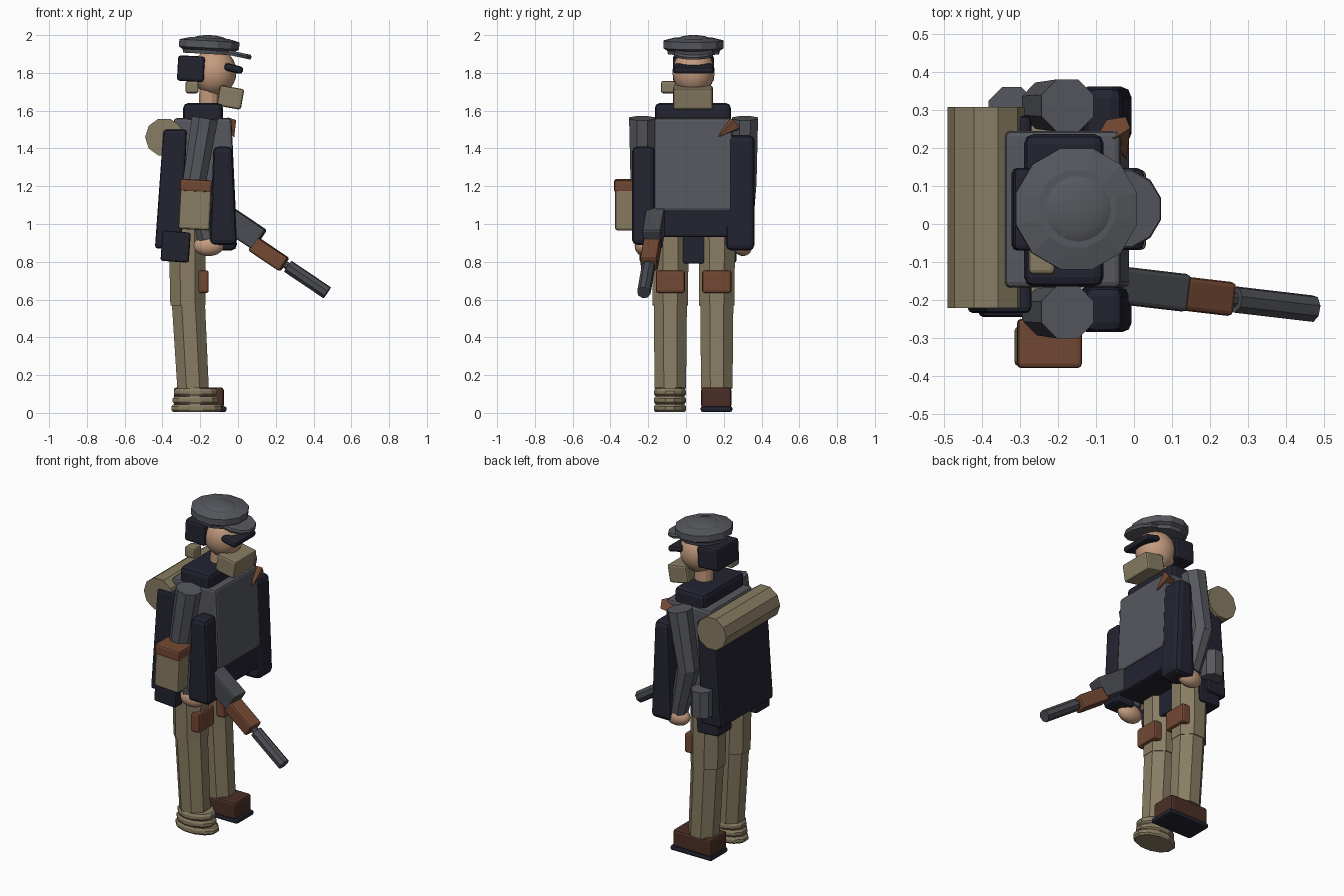
import bpy, bmesh, math
from mathutils import Vector, Matrix, Euler

if "Cube" in bpy.data.objects:
    bpy.data.objects.remove(bpy.data.objects["Cube"])

COLOURS = {
    "grey_cloth": (0.095, 0.098, 0.112),
    "navy_cloth": (0.016, 0.017, 0.03),
    "khaki": (0.25, 0.205, 0.125),
    "leather": (0.17, 0.065, 0.033),
    "skin": (0.55, 0.33, 0.21),
    "dark_leather": (0.07, 0.028, 0.019),
    "gun_metal": (0.07, 0.073, 0.085),
}
MATS = {}
for key, rgb in COLOURS.items():
    MATS[key] = bpy.data.materials.new(key)
    MATS[key].diffuse_color = (*rgb, 1)


def finish(name, bm, mat, bevel=0.0, smooth=False):
    bmesh.ops.recalc_face_normals(bm, faces=bm.faces)
    if bevel:
        bmesh.ops.bevel(bm, geom=bm.edges[:], offset=bevel, segments=2,
                        affect='EDGES', profile=0.5)
    for f in bm.faces:
        f.smooth = smooth
    me = bpy.data.meshes.new(name)
    bm.to_mesh(me)
    bm.free()
    me.materials.append(MATS[mat])
    ob = bpy.data.objects.new(name, me)
    bpy.context.collection.objects.link(ob)
    return ob


def box(name, mat, lo, hi, rot=(0, 0, 0), bevel=0.012):
    """Bevelled box from its low and high corners, turned about its centre (degrees)."""
    lo, hi = Vector(lo), Vector(hi)
    bm = bmesh.new()
    bmesh.ops.create_cube(bm, size=1)
    m = (Matrix.Translation((lo + hi) / 2)
         @ Euler([math.radians(a) for a in rot]).to_matrix().to_4x4()
         @ Matrix.Diagonal((*(hi - lo), 1)))
    bmesh.ops.transform(bm, matrix=m, verts=bm.verts)
    return finish(name, bm, mat, bevel)


def prism(name, mat, pts, y0, y1, bevel=0.015):
    """Side outline in x and z, pulled out along y."""
    bm = bmesh.new()
    f = bm.faces.new([bm.verts.new((x, y0, z)) for x, z in pts])
    ext = bmesh.ops.extrude_face_region(bm, geom=[f])["geom"]
    bmesh.ops.translate(bm, vec=(0, y1 - y0, 0),
                        verts=[v for v in ext if isinstance(v, bmesh.types.BMVert)])
    return finish(name, bm, mat, bevel)


def rod(name, mat, a, b, r1, r2=None, sides=8, bevel=0.0):
    """Faceted cylinder or cone from a to b."""
    a, b = Vector(a), Vector(b)
    d = b - a
    bm = bmesh.new()
    bmesh.ops.create_cone(bm, cap_ends=True, segments=sides, radius1=r1,
                          radius2=r1 if r2 is None else r2, depth=d.length)
    q = Vector((0, 0, 1)).rotation_difference(d).to_matrix().to_4x4()
    spin = Matrix.Rotation(math.pi / sides, 4, 'Z')
    bmesh.ops.transform(bm, matrix=Matrix.Translation((a + b) / 2) @ q @ spin, verts=bm.verts)
    return finish(name, bm, mat, bevel)


def ball(name, mat, c, r, rot=0, seg=20):
    bm = bmesh.new()
    bmesh.ops.create_uvsphere(bm, u_segments=seg, v_segments=seg // 2, radius=1)
    m = (Matrix.Translation(c) @ Matrix.Rotation(math.radians(rot), 4, 'Y')
         @ Matrix.Diagonal((*r, 1)))
    bmesh.ops.transform(bm, matrix=m, verts=bm.verts)
    return finish(name, bm, mat, smooth=True)


def lathe(name, mat, c, profile, sides, tilt=0, sx=1.0, sy=1.0):
    """Stack of rings (radius, height) joined and capped."""
    bm = bmesh.new()
    rings = []
    for r, z in profile:
        rings.append([bm.verts.new((sx * r * math.cos(2 * math.pi * (i + .5) / sides),
                                    sy * r * math.sin(2 * math.pi * (i + .5) / sides), z))
                      for i in range(sides)])
    for p, q in zip(rings, rings[1:]):
        for i in range(sides):
            j = (i + 1) % sides
            bm.faces.new((p[i], p[j], q[j], q[i]))
    bm.faces.new(rings[0][::-1])
    bm.faces.new(rings[-1])
    m = Matrix.Translation(c) @ Matrix.Rotation(math.radians(tilt), 4, 'Y')
    bmesh.ops.transform(bm, matrix=m, verts=bm.verts)
    return finish(name, bm, mat)


# Legs and knee pads
for side, y in (("right", -0.083), ("left", 0.163)):
    rod(side + "_thigh", "khaki", (-0.265, y, 0.57), (-0.27, y, 0.98), 0.101, 0.105)
    rod(side + "_shin", "khaki", (-0.238, y, 0.13), (-0.263, y, 0.59), 0.09, 0.095)
    box(side + "_knee_pad", "leather", (-0.215, y - 0.077, 0.635), (-0.155, y + 0.077, 0.755))

# Left boot with dark sole, right foot wrapped in cloth
box("left_boot", "dark_leather", (-0.34, 0.08, 0.025), (-0.075, 0.24, 0.135), bevel=0.015)
box("left_boot_sole", "navy_cloth", (-0.345, 0.077, 0.005), (-0.06, 0.246, 0.035))
for i, (x, hx) in enumerate(((-0.22, 0.138), (-0.225, 0.125), (-0.225, 0.118))):
    z = 0.005 + i * 0.042
    lathe("foot_wrap_%d" % (i + 1), "khaki", (x, -0.085, z),
          [(0.92, 0), (1, 0.01), (1, 0.028), (0.92, 0.04)], 12, 0, hx, 0.088)
rod("right_foot_core", "khaki", (-0.23, -0.085, 0.01), (-0.235, -0.085, 0.15), 0.078)

# Coat, vest and collar
prism("coat_back", "navy_cloth",
      [(-0.44, 0.87), (-0.3, 0.87), (-0.27, 1.5), (-0.395, 1.5)], -0.235, 0.285)
prism("coat_body", "navy_cloth",
      [(-0.4, 0.93), (-0.02, 0.93), (-0.02, 1.12), (-0.4, 1.12)], -0.165, 0.24)
prism("vest", "grey_cloth",
      [(-0.36, 1.07), (-0.012, 1.07), (-0.035, 1.56), (-0.34, 1.56)], -0.168, 0.245)
box("collar", "navy_cloth", (-0.29, -0.165, 1.53), (-0.08, 0.237, 1.64), bevel=0.025)
box("pelvis", "navy_cloth", (-0.34, -0.05, 0.79), (-0.2, 0.12, 0.96))

# Front coat flaps hanging at each side
prism("right_coat_flap", "navy_cloth",
      [(-0.15, 0.89), (-0.005, 0.89), (-0.03, 1.41), (-0.13, 1.41)], -0.285, -0.165, 0.025)
prism("left_coat_flap", "navy_cloth",
      [(-0.15, 0.86), (-0.005, 0.86), (-0.03, 1.47), (-0.13, 1.47)], 0.21, 0.363, 0.03)

# Arms and hands
for side, s in (("right", -1), ("left", 1)):
    y = 0.04 + s * 0.272
    rod(side + "_upper_arm", "grey_cloth", (-0.235, y, 1.2), (-0.175, y, 1.56), 0.066, 0.075)
    rod(side + "_forearm", "grey_cloth", (-0.165, y - s * 0.01, 0.92), (-0.235, y, 1.22), 0.052, 0.066)
    ball(side + "_hand", "skin", (-0.155, y - s * 0.01, 0.885), (0.08, 0.05, 0.055))

# Belt gear
box("side_bag", "khaki", (-0.31, -0.375, 0.97), (-0.145, -0.27, 1.2), rot=(0, 3, 0))
box("side_bag_lid", "leather", (-0.308, -0.38, 1.17), (-0.138, -0.25, 1.235), rot=(0, 3, 0))
box("right_belt_pouch", "navy_cloth", (-0.405, -0.245, 0.8), (-0.255, -0.11, 0.96), rot=(0, 4, 0))
box("left_belt_pouch", "navy_cloth", (-0.405, 0.13, 0.8), (-0.255, 0.268, 0.96), rot=(0, 4, 0))
rod("canister", "grey_cloth", (-0.322, 0.3, 0.94), (-0.322, 0.3, 1.1), 0.066)

# Bedroll and chest ornament
rod("bedroll", "khaki", (-0.39, -0.222, 1.46), (-0.39, 0.308, 1.46), 0.102, sides=10)
rod("chest_ornament", "leather", (-0.05, 0.255, 1.53), (-0.02, 0.17, 1.46), 0.045, 0.0, sides=5)

# Head
rod("neck", "skin", (-0.155, 0.04, 1.6), (-0.15, 0.04, 1.75), 0.055, sides=12)
ball("head", "skin", (-0.125, 0.04, 1.805), (0.117, 0.112, 0.125), seg=24)
box("hair", "navy_cloth", (-0.32, -0.07, 1.755), (-0.178, 0.148, 1.89), rot=(0, 3, 0), bevel=0.015)
box("face_mask", "khaki", (-0.105, -0.068, 1.615), (0.025, 0.142, 1.725), rot=(0, 10, 0))
box("scarf_knot", "khaki", (-0.278, -0.133, 1.692), (-0.208, -0.055, 1.757))
box("goggles", "navy_cloth", (-0.075, -0.068, 1.803), (0.028, 0.147, 1.843), rot=(0, 14, 0), bevel=0.018)

# Cap with dome and peak
lathe("cap", "grey_cloth", (-0.155, 0.04, 1.9),
      [(0.14, 0), (0.145, 0.02), (0.165, 0.032), (0.165, 0.07), (0.105, 0.085)], 12, 3)
ball("cap_dome", "grey_cloth", (-0.148, 0.04, 1.965), (0.105, 0.105, 0.035), 3)
lathe("cap_peak", "grey_cloth", (-0.035, 0.04, 1.905),
      [(0.97, -0.013), (1, 0), (0.95, 0.012)], 12, 12, 0.113, 0.108)

# Rifle held muzzle down
axis = Vector((0.205, -0.024, -0.138)).normalized()
pitch = math.degrees(math.asin(-axis.z))
yaw = math.degrees(math.atan2(axis.y, axis.x))


def gun_box(name, mat, c, size):
    c, h = Vector(c), Vector(size) / 2
    box(name, mat, c - h, c + h, rot=(0, pitch, yaw))


gun_box("rifle_receiver", "gun_metal", (0.02, -0.168, 0.98), (0.23, 0.1, 0.125))
gun_box("rifle_handguard", "leather", (0.163, -0.187, 0.84), (0.2, 0.09, 0.085))
mid = Vector((0.368, -0.211, 0.706))
rod("rifle_barrel", "gun_metal", mid - axis * 0.125, mid + axis * 0.125, 0.036)
rod("rifle_bore", "gun_metal", mid - axis * 0.2, mid, 0.02)

for m in bpy.data.materials:
    if m.users and not m.is_grease_pencil:
        m.use_nodes = True
        m.node_tree.nodes["Principled BSDF"].inputs["Base Color"].default_value = m.diffuse_color
